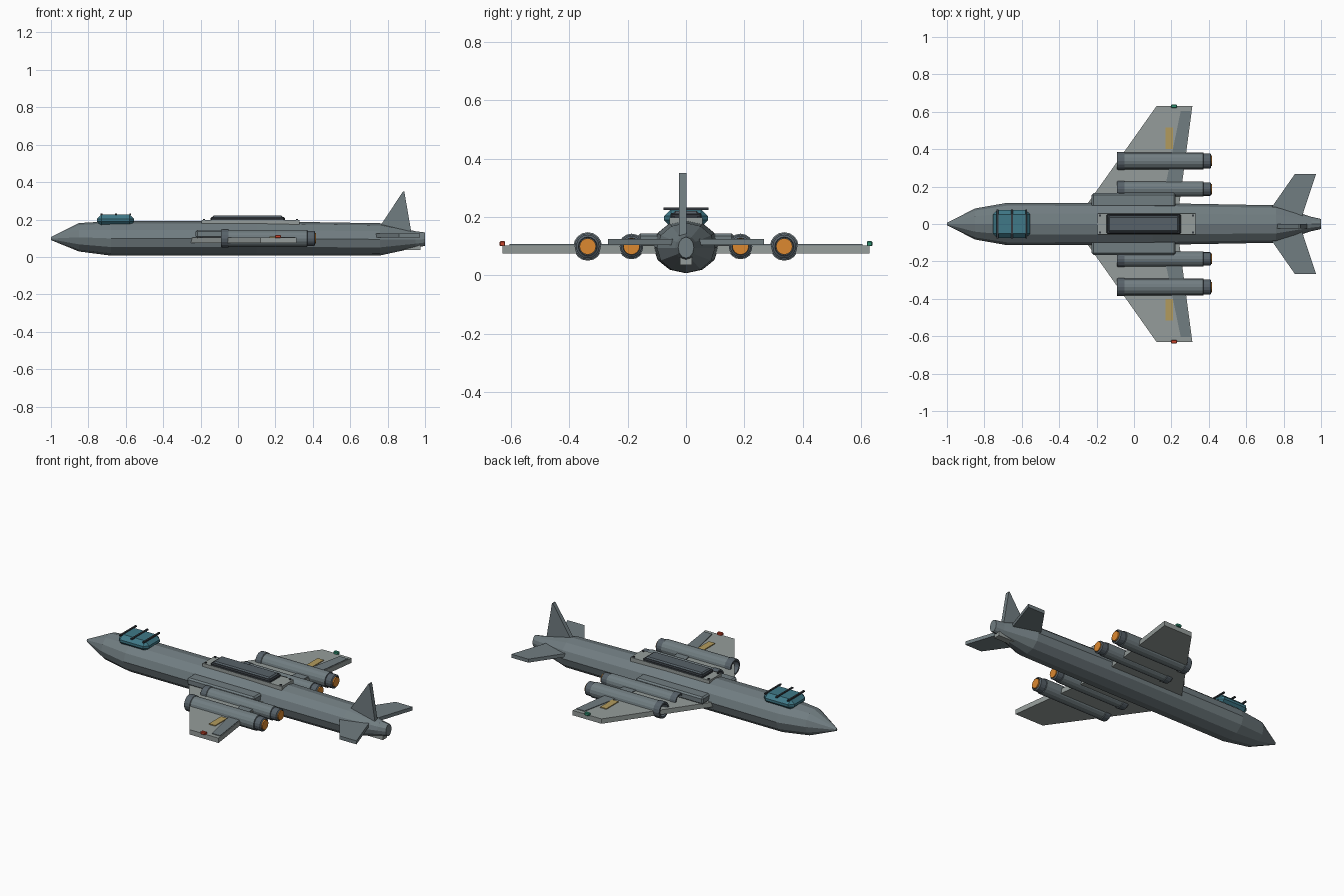
import bpy, bmesh, math

if "Cube" in bpy.data.objects:
    bpy.data.objects.remove(bpy.data.objects["Cube"])


def material(name, rgb):
    m = bpy.data.materials.new(name)
    m.diffuse_color = (*rgb, 1)
    m.use_nodes = True
    m.node_tree.nodes["Principled BSDF"].inputs["Base Color"].default_value = m.diffuse_color
    return m


HULL = material("blue grey hull", (0.165, 0.205, 0.22))
WING = material("pale grey wing", (0.30, 0.335, 0.325))
TRIM = material("slate trim", (0.095, 0.12, 0.14))
DARK = material("dark metal", (0.035, 0.042, 0.05))
GLASS = material("teal glass", (0.05, 0.19, 0.245))
GLOW = material("orange exhaust", (0.72, 0.25, 0.03))
TAN = material("tan panel", (0.45, 0.33, 0.11))
RED = material("red lamp", (0.6, 0.06, 0.025))
GREEN = material("green lamp", (0.03, 0.28, 0.17))


def finish(name, bm, mats):
    bmesh.ops.recalc_face_normals(bm, faces=bm.faces)
    me = bpy.data.meshes.new(name)
    bm.to_mesh(me)
    bm.free()
    for m in mats:
        me.materials.append(m)
    ob = bpy.data.objects.new(name, me)
    bpy.context.collection.objects.link(ob)
    return ob


def loft(name, stations, sides, mats, rule=None):
    """Rings along x: each station is (x, y, z, half width, half height)."""
    bm = bmesh.new()
    rings = []
    for x, y, z, w, h in stations:
        angles = [2 * math.pi * i / sides for i in range(sides)]
        rings.append([bm.verts.new((x, y + w * math.sin(a), z - h * math.cos(a)))
                      for a in angles])
    for a, b in zip(rings, rings[1:]):
        for i in range(sides):
            j = (i + 1) % sides
            bm.faces.new((a[i], a[j], b[j], b[i]))
    bm.faces.new(rings[0])
    bm.faces.new(rings[-1])
    if rule:
        for f in bm.faces:
            f.material_index = rule(f.calc_center_median().x)
    return finish(name, bm, mats)


def box(name, lo, hi, mat, bevel=0):
    bm = bmesh.new()
    bmesh.ops.create_cube(bm, size=1)
    for v in bm.verts:
        v.co = [(lo[k] + hi[k]) / 2 + v.co[k] * (hi[k] - lo[k]) for k in range(3)]
    if bevel:
        bmesh.ops.bevel(bm, geom=bm.edges[:], offset=bevel, segments=1, affect='EDGES')
    return finish(name, bm, [mat])


def plate(name, outline, lo, hi, mat, upright=False):
    """Extruded outline: flat in z, or upright in y."""
    bm = bmesh.new()
    layers = [[bm.verts.new((a, d, b) if upright else (a, b, d)) for a, b in outline]
              for d in (lo, hi)]
    for ring in layers:
        bm.faces.new(ring)
    n = len(outline)
    for i in range(n):
        j = (i + 1) % n
        bm.faces.new((layers[0][i], layers[0][j], layers[1][j], layers[1][i]))
    return finish(name, bm, [mat])


# Fuselage
loft("fuselage", [(-1, 0, .098, .006, .008), (-.85, 0, .105, .083, .076),
                  (-.68, 0, .099, .113, .092), (.1, 0, .099, .112, .092),
                  (.76, 0, .094, .1, .086), (.95, 0, .093, .038, .044),
                  (1, 0, .095, .027, .036)], 12, [HULL])

# Canopy with three cross bars
box("canopy", (-.755, -.075, .165), (-.555, .075, .227), GLASS, .024)
for k, x in enumerate((-.73, -.653, -.576)):
    box(f"canopy_bar_{k}", (x - .005, -.077, .224), (x + .005, .077, .232), DARK)

# Dorsal deck, raised hatch and bolts
box("dorsal_deck", (-.195, -.056, .17), (.33, .056, .198), WING)
box("dorsal_hatch_frame", (-.147, -.054, .185), (.25, .054, .214), DARK, .006)
box("dorsal_hatch", (-.138, -.044, .19), (.241, .044, .221), TRIM, .008)
for x in (-.182, .315):
    for y in (-.045, .045):
        box("deck_bolt", (x - .005, y - .005, .19), (x + .005, y + .005, .203), DARK)

# Upright tail fin and the block under the tail
plate("tail_fin", [(.74, .14), (.77, .18), (.883, .351), (.889, .351), (.932, .1)],
      -.024, .001, HULL, upright=True)
box("tail_block", (.85, -.02, .036), (.975, .02, .07), WING)

for side, s in (("left", -1), ("right", 1)):
    def mirrored(points):
        return [(x, y * s) for x, y in points]

    def span(a, b):
        return min(a * s, b * s), max(a * s, b * s)

    # Wing, flap and painted panel
    plate(f"wing_{side}", mirrored([(-.29, .05), (.12, .63), (.312, .63), (.235, .05)]),
          .074, .103, WING)
    plate(f"flap_{side}", mirrored([(.165, .19), (.25, .605), (.305, .605), (.25, .19)]),
          .1, .107, HULL)
    y0, y1 = span(.4, .515)
    box(f"wing_panel_{side}", (.168, y0, .1), (.209, y1, .108), TAN)

    # Wing tip lamp
    y0, y1 = span(.62, .639)
    box(f"tip_lamp_{side}", (.198, y0, .1), (.229, y1, .117),
        GREEN if s > 0 else RED, .003)

    # Shoulder fairing
    y0, y1 = span(.09, .165)
    box(f"shoulder_fairing_{side}", (-.226, y0, .1), (.222, y1, .144), HULL, .009)

    # Tailplane
    plate(f"tailplane_{side}", mirrored([(.71, .03), (.74, .095), (.86, .267),
                                        (.973, .267), (.895, .03)]),
          .104, .125, HULL)

    # Engines: intake lip, barrel, exhaust ring and glowing nozzle
    for place, y, r in (("inner", .187, .044), ("outer", .337, .049)):
        y *= s
        z = .099
        profile = [(-.06, r * .62), (-.09, r * .75), (-.09, r * .95), (-.083, r),
                   (-.052, r), (-.05, r * .92), (.37, r * .92), (.372, r * .82),
                   (.408, r * .82), (.413, r * .66), (.405, r * .62)]
        loft(f"engine_{place}_{side}", [(x, y, z, q, q) for x, q in profile], 16,
             [HULL, DARK, TRIM],
             lambda x: 0 if -.051 < x < .3705 else 1 if x < -.0905 else 2)
        loft(f"exhaust_{place}_{side}", [(.4, y, z, .028, .028), (.418, y, z, .028, .028)],
             16, [GLOW])
